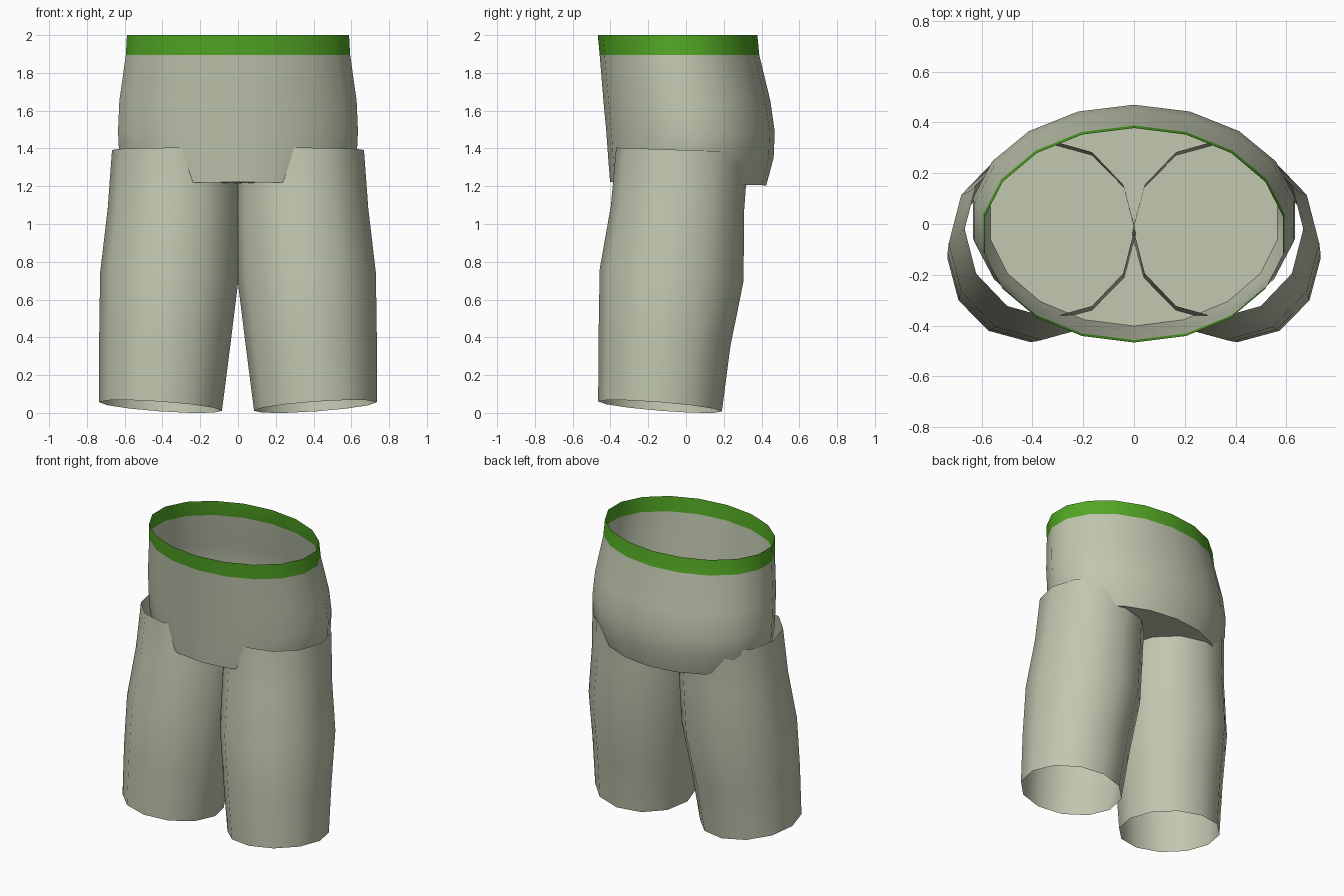
import bpy, bmesh, math

if "Cube" in bpy.data.objects:
    bpy.data.objects.remove(bpy.data.objects["Cube"])


def material(name, rgb):
    m = bpy.data.materials.new(name)
    m.diffuse_color = (*rgb, 1)
    m.use_nodes = True
    m.node_tree.nodes["Principled BSDF"].inputs["Base Color"].default_value = m.diffuse_color
    return m


cloth = material("sage_cloth", (0.53, 0.57, 0.43))
band = material("green_band", (0.085, 0.39, 0.018))


def loft(name, rings, sides, cap_last=False, band_rows=0):
    """Rings are (x0, x1, y0, y1, z, slope_x, slope_y), from top to bottom."""
    bm = bmesh.new()
    rows = []
    for x0, x1, y0, y1, z, sx, sy in rings:
        cx, cy, rx, ry = (x0 + x1) / 2, (y0 + y1) / 2, (x1 - x0) / 2, (y1 - y0) / 2
        row = []
        for i in range(sides):
            a = 2 * math.pi * i / sides
            dx, dy = rx * math.sin(a), -ry * math.cos(a)
            row.append(bm.verts.new((cx + dx, cy + dy, z + sx * dx + sy * dy)))
        rows.append(row)
    for r in range(len(rows) - 1):
        up, low = rows[r], rows[r + 1]
        for i in range(sides):
            j = (i + 1) % sides
            f = bm.faces.new((low[i], low[j], up[j], up[i]))
            f.material_index = 1 if r < band_rows else 0
    if cap_last:
        bm.faces.new(rows[-1][::-1])
    me = bpy.data.meshes.new(name)
    bm.to_mesh(me)
    bm.free()
    me.materials.append(cloth)
    me.materials.append(band)
    ob = bpy.data.objects.new(name, me)
    bpy.context.collection.objects.link(ob)
    bpy.ops.object.select_all(action='DESELECT')
    ob.select_set(True)
    bpy.context.view_layer.objects.active = ob
    bpy.ops.object.shade_smooth_by_angle(angle=math.radians(40))
    return ob


# Hips: open waist with a green band, closed underneath
hips = [(w, f, b, z, s) for w, f, b, z, s in (
    (0.597, -0.467, 0.378, 2.00, 0),
    (0.603, -0.457, 0.388, 1.895, 0),
    (0.638, -0.437, 0.447, 1.65, 0),
    (0.645, -0.422, 0.470, 1.49, 0),
    (0.638, -0.412, 0.464, 1.35, 0),
    (0.575, -0.402, 0.425, 1.213, -0.02))]
loft("hips", [(-w, w, f, b, z, 0, s) for w, f, b, z, s in hips], 18,
     cap_last=True, band_rows=1)

# Legs: open tubes, leaning outward and forward
leg = [
    (-0.002, 0.667, -0.370, 0.330, 1.392, 0.0, -0.035),
    (-0.012, 0.690, -0.397, 0.307, 1.08, 0.0, -0.06),
    (-0.004, 0.730, -0.457, 0.305, 0.73, 0.03, -0.08),
    (0.040, 0.735, -0.463, 0.235, 0.38, 0.05, -0.08),
    (0.085, 0.735, -0.465, 0.190, 0.034, 0.07, -0.08)]
loft("right_leg", leg, 12)
loft("left_leg", [(-x1, -x0, y0, y1, z, -sx, sy)
                  for x0, x1, y0, y1, z, sx, sy in leg], 12)
